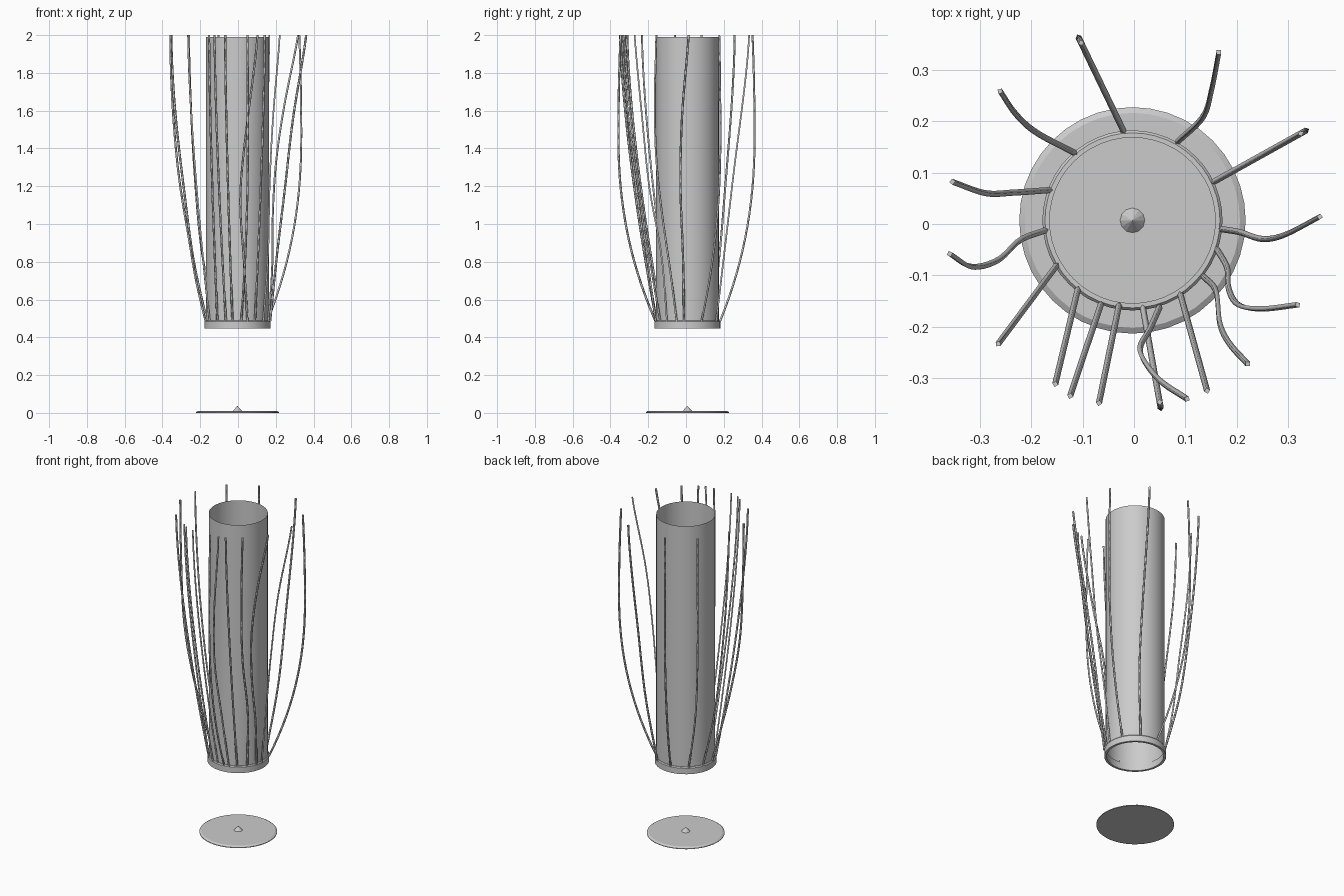
import bpy, bmesh, math
from mathutils import Vector

if "Cube" in bpy.data.objects:
    bpy.data.objects.remove(bpy.data.objects["Cube"])

CX, CY = -0.003, 0.007


def lathe(name, profile, sides, closed=False, smooth=True):
    """Spin an (r, z) profile round the vertical axis."""
    bm = bmesh.new()
    rings = []
    for r, z in profile:
        if r == 0:
            rings.append([bm.verts.new((0, 0, z))] * sides)
        else:
            rings.append([bm.verts.new((r * math.cos(a), r * math.sin(a), z))
                          for a in (2 * math.pi * i / sides for i in range(sides))])
    pairs = list(zip(rings, rings[1:]))
    if closed:
        pairs.append((rings[-1], rings[0]))
    for lo, hi in pairs:
        for i in range(sides):
            j = (i + 1) % sides
            quad = list(dict.fromkeys((lo[i], lo[j], hi[j], hi[i])))
            bm.faces.new(quad)
    me = bpy.data.meshes.new(name)
    bm.to_mesh(me)
    bm.free()
    ob = bpy.data.objects.new(name, me)
    ob.location = (CX, CY, 0)
    bpy.context.collection.objects.link(ob)
    if smooth:
        bpy.ops.object.select_all(action='DESELECT')
        ob.select_set(True)
        bpy.context.view_layer.objects.active = ob
        bpy.ops.object.shade_smooth_by_angle(angle=math.radians(25))
    return ob


# Floor plate with bevelled rim and the small spike at its centre
lathe("floor_plate", [(0, 0), (0.22, 0), (0.22, 0.004), (0.209, 0.011), (0, 0.011)], 40)
lathe("plate_spike", [(0, 0.010), (0.025, 0.010), (0, 0.037)], 12, smooth=False)

# Open tube and the collar round its lower end
lathe("tube", [(0.167, 0.47), (0.167, 1.99)], 48)
lathe("collar", [(0.161, 0.447), (0.175, 0.447), (0.175, 0.484),
                 (0.170, 0.49), (0.161, 0.49)], 48, closed=True)


def along(pts, s):
    """Smooth point at fraction s of a plan path (Catmull-Rom)."""
    p = [Vector(q) for q in pts]
    p = [2 * p[0] - p[1]] + p + [2 * p[-1] - p[-2]]
    f = max(0.0, s) * (len(pts) - 1)
    k = min(int(f), len(pts) - 2)
    t = f - k
    a, b, c, d = p[k:k + 4]
    return 0.5 * (2 * b + (c - a) * t + (2 * a - 5 * b + 4 * c - d) * t * t
                  + (3 * b - a - 3 * c + d) * t ** 3)


def spread(u, e):
    """Outward progress at height fraction u; e = 0 bulges and returns."""
    if e:
        return 1 - (1 - u) ** e
    if u < 0.65:
        return 1 - (1 - u / 0.65) ** 2.2
    return 1 - 0.06 * ((u - 0.65) / 0.35) ** 2


# Strands: (curve exponent, path seen from above)
strands = [
    (0, [(-0.02, 0.18), (-0.108, 0.363)]),
    (1.3, [(0.085, 0.16), (0.134, 0.208), (0.151, 0.262), (0.165, 0.334)]),
    (0, [(0.155, 0.082), (0.335, 0.182)]),
    (1.1, [(0.17, -0.01), (0.206, -0.016), (0.249, -0.029), (0.293, -0.021), (0.361, 0.014)]),
    (1.1, [(0.161, -0.049), (0.181, -0.085), (0.184, -0.126), (0.203, -0.157),
           (0.249, -0.165), (0.318, -0.157)]),
    (1.1, [(0.134, -0.101), (0.159, -0.13), (0.167, -0.194), (0.186, -0.233), (0.221, -0.272)]),
    (1.4, [(0.09, -0.136), (0.142, -0.324)]),
    (1.2, [(0.05, -0.161), (0.031, -0.204), (0.012, -0.247), (0.047, -0.301), (0.103, -0.34)]),
    (0, [(0.017, -0.161), (0.052, -0.358)]),
    (1.5, [(-0.029, -0.157), (-0.068, -0.348)]),
    (1.5, [(-0.064, -0.155), (-0.124, -0.334)]),
    (1.5, [(-0.109, -0.126), (-0.153, -0.311)]),
    (1.5, [(-0.15, -0.08), (-0.264, -0.233)]),
    (1.9, [(-0.171, -0.012), (-0.221, -0.031), (-0.264, -0.07), (-0.315, -0.083), (-0.358, -0.058)]),
    (1.7, [(-0.163, 0.066), (-0.235, 0.061), (-0.289, 0.06), (-0.353, 0.082)]),
    (1.5, [(-0.115, 0.138), (-0.19, 0.178), (-0.23, 0.214), (-0.26, 0.258)]),
]
STEPS = 24
for n, (e, path) in enumerate(strands):
    cu = bpy.data.curves.new(f"strand_{n + 1}", 'CURVE')
    cu.dimensions = '3D'
    cu.bevel_depth = 0.006
    cu.bevel_resolution = 0
    cu.use_fill_caps = True
    sp = cu.splines.new('POLY')
    sp.points.add(STEPS)
    for i in range(STEPS + 1):
        u = i / STEPS
        x, y = along(path, spread(u, e))
        sp.points[i].co = (x, y, 0.485 + 1.515 * u, 1)
    ob = bpy.data.objects.new(f"strand_{n + 1}", cu)
    bpy.context.collection.objects.link(ob)
    bpy.ops.object.select_all(action='DESELECT')
    ob.select_set(True)
    bpy.context.view_layer.objects.active = ob
    bpy.ops.object.convert(target='MESH')
